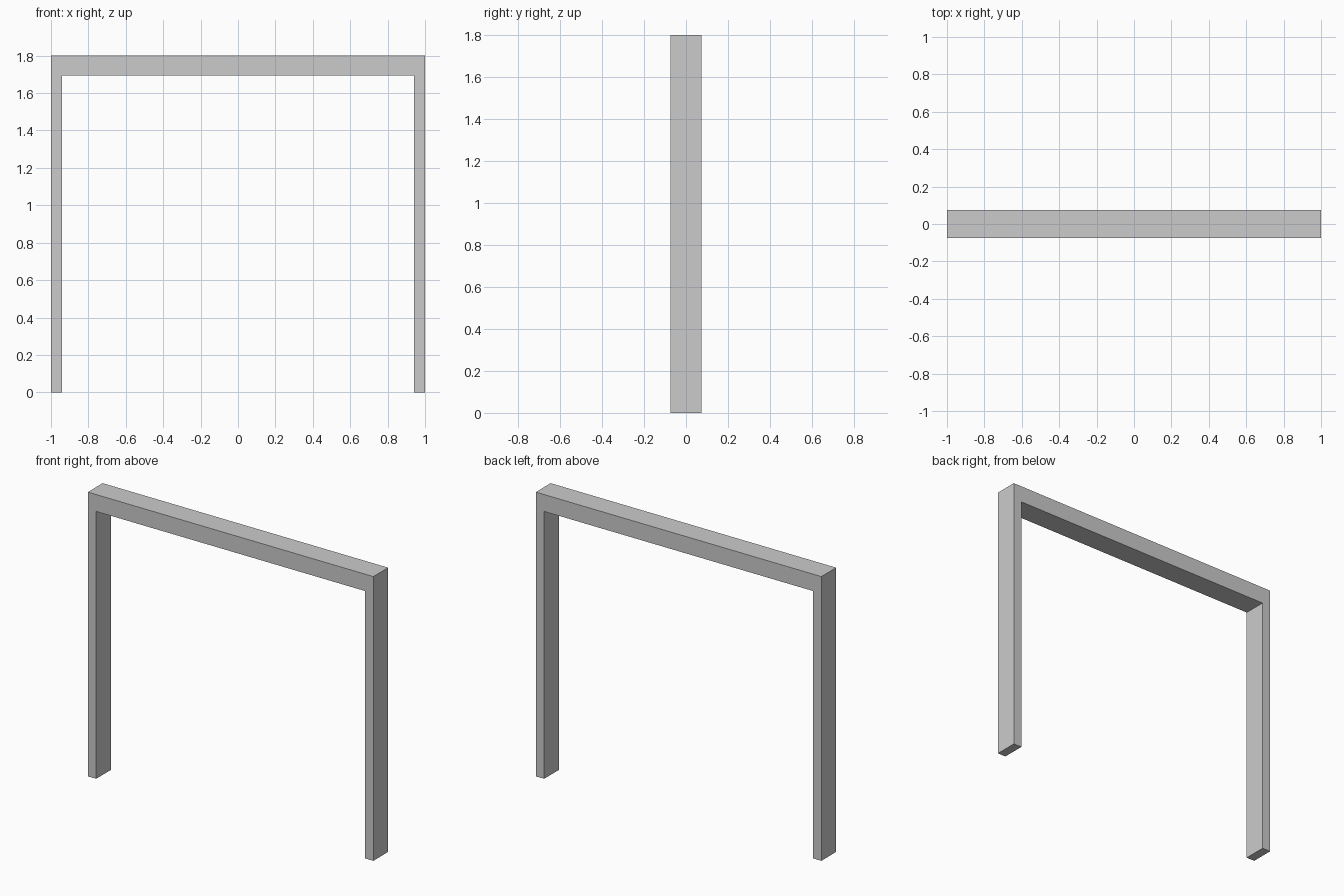
import bpy

if "Cube" in bpy.data.objects:
    bpy.data.objects.remove(bpy.data.objects["Cube"])

DEPTH = 0.148      # frame thickness along y
HEIGHT = 1.8
POST_W = 0.058
BEAM_H = 0.107


def box(name, centre, size):
    bpy.ops.mesh.primitive_cube_add(size=1, location=centre)
    obj = bpy.context.object
    obj.name = name
    obj.scale = size
    bpy.ops.object.transform_apply(location=False, rotation=False, scale=True)
    return obj


# Upright posts on both sides
for side, label in ((-1, "left"), (1, "right")):
    box(f"{label}_post", (side * (1 - POST_W / 2), 0, HEIGHT / 2),
        (POST_W, DEPTH, HEIGHT))

# Cross beam set between the posts, flush with their tops
box("top_beam", (0, 0, HEIGHT - BEAM_H / 2),
    (2 - 2 * POST_W, DEPTH, BEAM_H))
